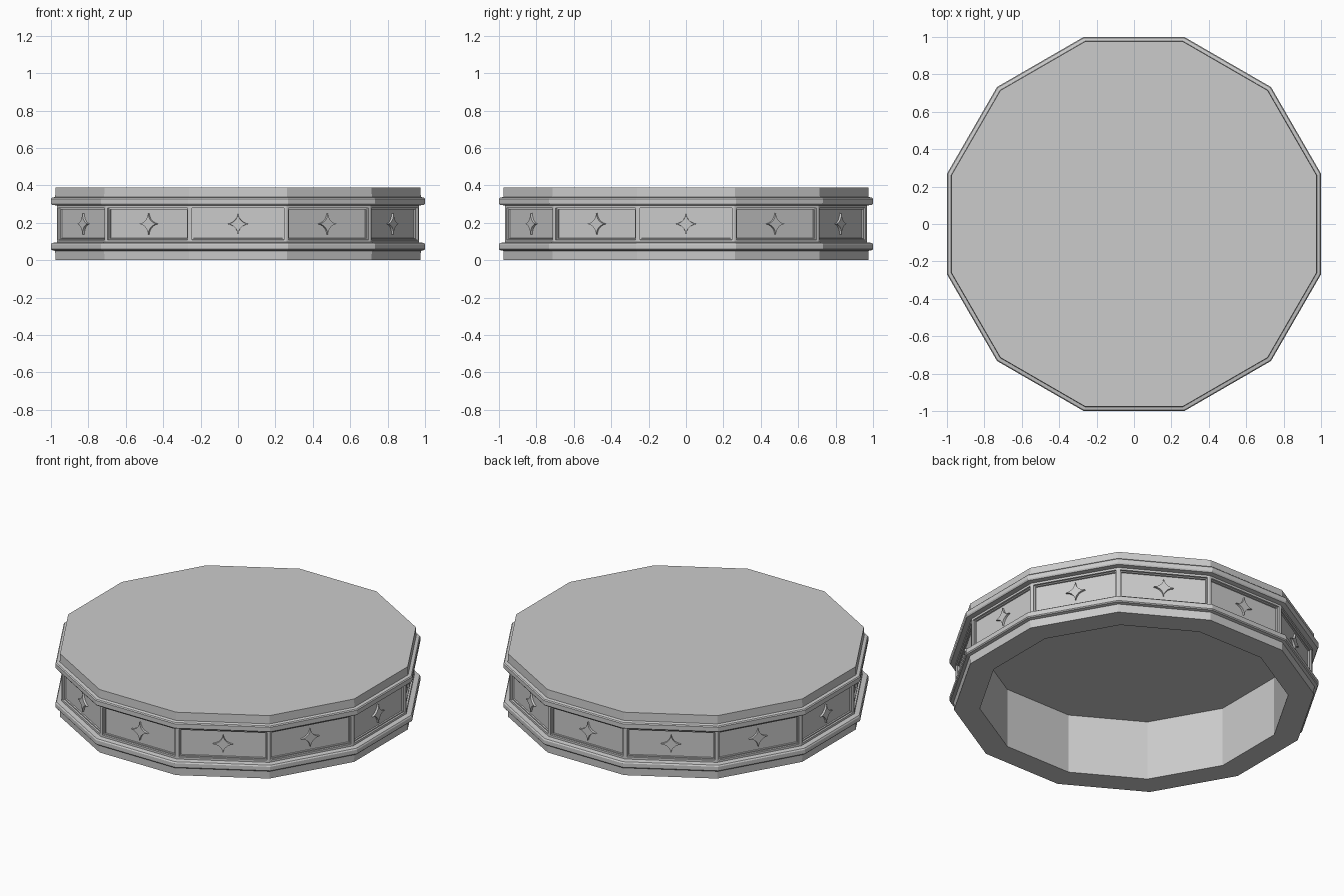
import bpy, bmesh, math
from mathutils import Matrix, Vector

if "Cube" in bpy.data.objects:
    bpy.data.objects.remove(bpy.data.objects["Cube"])

SIDES = 12
BODY = 0.967          # apothem of the panelled wall
H = 0.388
MID = H / 2


def make_object(name, bm):
    bmesh.ops.recalc_face_normals(bm, faces=bm.faces)
    mesh = bpy.data.meshes.new(name)
    bm.to_mesh(mesh)
    bm.free()
    obj = bpy.data.objects.new(name, mesh)
    bpy.context.collection.objects.link(obj)
    return obj


# Twelve-sided drum: (apothem, z) profile from the hollow's ceiling round to the top
profile = [(0.835, 0.368), (0.835, 0), (0.975, 0), (0.977, 0.05), (0.995, 0.054),
           (1.0, 0.06), (1.0, 0.084), (0.995, 0.092), (BODY, 0.096)]
upper = [(a, H - z) for a, z in reversed(profile[2:])]
profile += upper

bm = bmesh.new()
rings = []
for a, z in profile:
    r = a / math.cos(math.pi / SIDES)
    rings.append([bm.verts.new((r * math.cos(t), r * math.sin(t), z))
                  for t in ((k + 0.5) * math.tau / SIDES for k in range(SIDES))])
for lo, hi in zip(rings, rings[1:]):
    for k in range(SIDES):
        n = (k + 1) % SIDES
        bm.faces.new((lo[k], lo[n], hi[n], hi[k]))
bm.faces.new(rings[0])
bm.faces.new(rings[-1])
bmesh.ops.recalc_face_normals(bm, faces=bm.faces)

# Sunken panels with a stepped moulding
walls = [f for f in bm.faces
         if abs(f.calc_center_median().z - MID) < 0.001 and abs(f.normal.z) < 0.01
         and f.calc_center_median().length > 0.9]
for thickness, depth in ((0.018, 0), (0.002, -0.010), (0.009, 0), (0.002, -0.008)):
    bmesh.ops.inset_individual(bm, faces=walls, thickness=thickness, depth=depth)
make_object("drum", bm)


# Four-pointed star with concave curved sides, raised on each panel
def star_outline(size, steps=5):
    pts = []
    for q in range(4):
        a = Vector((math.cos(q * math.pi / 2), math.sin(q * math.pi / 2)))
        b = Vector((-a.y, a.x))
        c = (a + b) * 0.13
        for i in range(steps):
            t = i / steps
            pts.append(size * ((1 - t) ** 2 * a + 2 * t * (1 - t) * c + t * t * b))
    return pts


bm = bmesh.new()
for k in range(SIDES):
    turn = Matrix.Rotation(k * math.tau / SIDES, 4, 'Z')
    layers = [[bm.verts.new(turn @ Vector((x, p.x, MID + p.y))) for p in star_outline(s)]
              for x, s in ((BODY - 0.022, 0.058), (BODY - 0.006, 0.055))]
    back, front = layers
    for i in range(len(back)):
        j = (i + 1) % len(back)
        bm.faces.new((back[i], back[j], front[j], front[i]))
    bm.faces.new(front)
    bm.faces.new(back[::-1])
make_object("panel_stars", bm)
